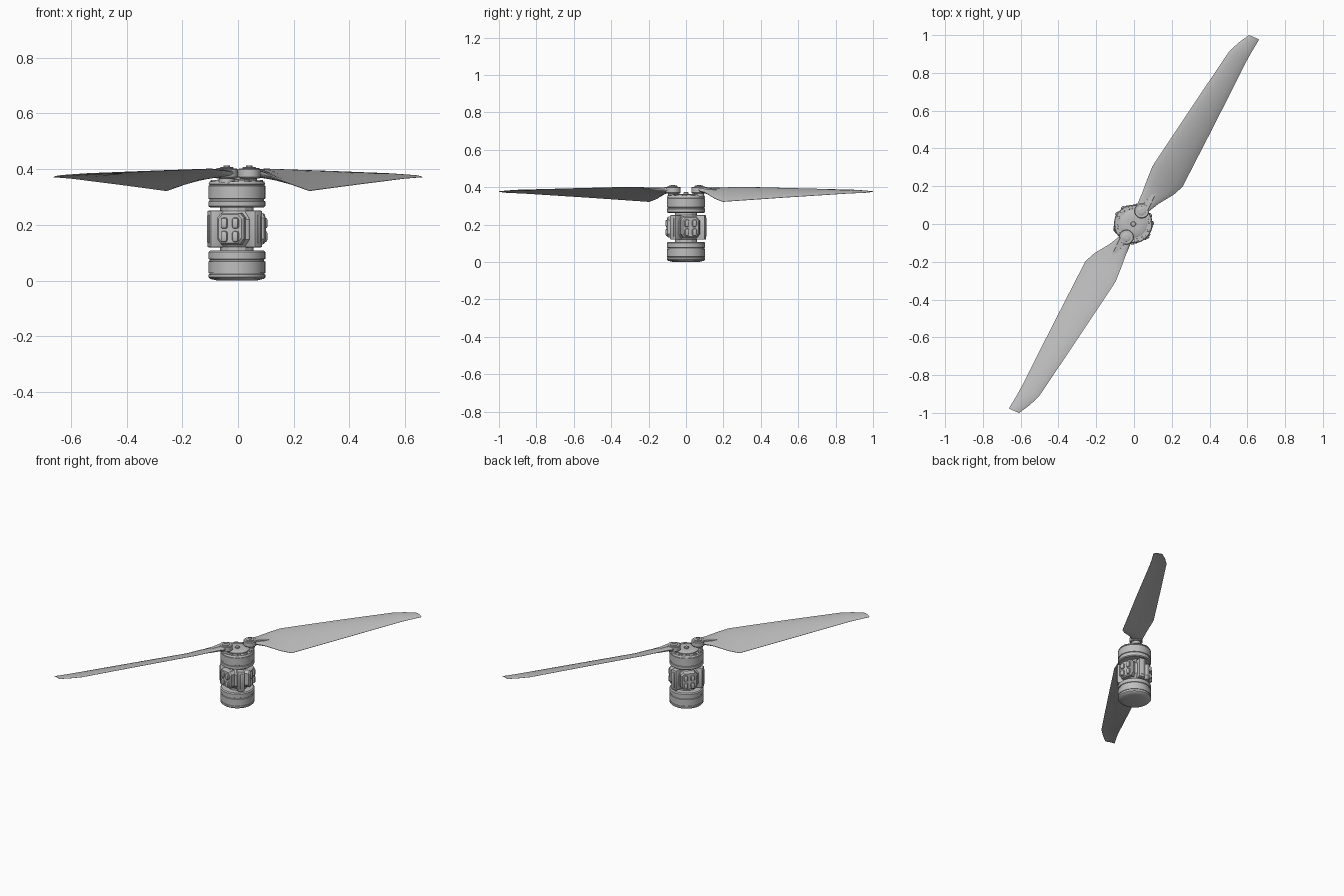
import bpy, bmesh, math
from mathutils import Vector, Matrix

cube = bpy.data.objects.get("Cube")
if cube:
    bpy.data.objects.remove(cube, do_unlink=True)

grey = bpy.data.materials.new("plain grey")
grey.use_nodes = True
GREY = (0.52, 0.52, 0.52, 1)
grey.diffuse_color = GREY
grey.node_tree.nodes["Principled BSDF"].inputs["Base Color"].default_value = GREY

CX = -0.004                                   # motor axis
BLADE_TURN = Matrix.Rotation(math.radians(57.5), 4, "Z")
HALF_TURN = Matrix.Rotation(math.pi, 4, "Z")


def finish(name, bm, matrix=Matrix(), smooth=35):
    bmesh.ops.recalc_face_normals(bm, faces=bm.faces)
    mesh = bpy.data.meshes.new(name)
    bm.to_mesh(mesh)
    bm.free()
    mesh.transform(matrix)
    mesh.materials.append(grey)
    ob = bpy.data.objects.new(name, mesh)
    bpy.context.collection.objects.link(ob)
    if smooth:
        bpy.ops.object.select_all(action="DESELECT")
        ob.select_set(True)
        bpy.context.view_layer.objects.active = ob
        bpy.ops.object.shade_smooth_by_angle(angle=math.radians(smooth))
    return ob


def loft(name, rings, matrix=Matrix(), smooth=35):
    """Skin a list of closed point rings and cap both ends."""
    bm = bmesh.new()
    loops = [[bm.verts.new(p) for p in ring] for ring in rings]
    n = len(loops[0])
    for a, b in zip(loops, loops[1:]):
        for i in range(n):
            j = (i + 1) % n
            bm.faces.new((a[i], a[j], b[j], b[i]))
    bm.faces.new(loops[0])
    bm.faces.new(loops[-1])
    return finish(name, bm, matrix, smooth)


def lathe(name, profile, sides=64, matrix=Matrix.Translation((CX, 0, 0)), smooth=35):
    rings = []
    for r, z in profile:
        rings.append([(r * math.cos(math.tau * i / sides),
                       r * math.sin(math.tau * i / sides), z) for i in range(sides)])
    return loft(name, rings, matrix, smooth)


def box(name, size, centre, matrix=Matrix(), bevel=0.0):
    bm = bmesh.new()
    bmesh.ops.create_cube(bm, size=1)
    bmesh.ops.scale(bm, vec=size, verts=bm.verts)
    bmesh.ops.translate(bm, vec=centre, verts=bm.verts)
    if bevel:
        bmesh.ops.bevel(bm, geom=bm.edges[:], offset=bevel, segments=2, affect="EDGES", profile=0.5)
    return finish(name, bm, matrix)


def around(degrees):
    return Matrix.Translation((CX, 0, 0)) @ Matrix.Rotation(math.radians(degrees), 4, "Z")


# Lower and upper motor cans with shallow grooves
lathe("lower_can", [(0.07, 0), (0.096, 0.006), (0.102, 0.012), (0.102, 0.022), (0.099, 0.023),
                    (0.099, 0.027), (0.102, 0.028), (0.102, 0.068), (0.098, 0.070),
                    (0.098, 0.076), (0.102, 0.078), (0.102, 0.102), (0.096, 0.108), (0.05, 0.108)])
lathe("upper_can", [(0.05, 0.262), (0.096, 0.262), (0.102, 0.267), (0.102, 0.284), (0.098, 0.286),
                    (0.098, 0.292), (0.102, 0.294), (0.102, 0.340), (0.099, 0.341),
                    (0.099, 0.345), (0.102, 0.346), (0.098, 0.355), (0.05, 0.355)])

# Faceted core between the cans
lathe("motor_core", [(0.060, 0.10), (0.060, 0.120), (0.084, 0.148), (0.084, 0.220),
                     (0.060, 0.250), (0.060, 0.27)], sides=12, smooth=0)

# Side pods with pairs of raised pills, and upright bars between them
for k in range(3):
    pod = around(255 + 120 * k)
    outline = [(-0.05, 0.15), (-0.035, 0.13), (0.035, 0.13), (0.05, 0.15),
               (0.05, 0.225), (0.035, 0.242), (-0.035, 0.242), (-0.05, 0.225)]
    loft(f"side_pod_{k}", [[(0.05, y, z) for y, z in outline],
                           [(0.088, y, z) for y, z in outline],
                           [(0.096, y * 0.85, 0.187 + (z - 0.187) * 0.9) for y, z in outline]],
         pod, 0)
    for y in (-0.021, 0.021):
        for z in (0.158, 0.206):
            box("pod_pill", (0.022, 0.025, 0.04), (0.096, y, z), pod, 0.009)
    bar = around(318 + 120 * k)
    box(f"upright_bar_{k}", (0.05, 0.042, 0.132), (0.081, 0, 0.185), bar, 0.005)
    box("bar_rib", (0.006, 0.016, 0.10), (0.107, 0, 0.185), bar, 0.002)

# Hub plate, centre shaft and small fittings on the upper can
lathe("hub_plate", [(0.072, 0.352), (0.072, 0.360), (0.066, 0.364), (0.03, 0.364)])
lathe("centre_shaft", [(0.014, 0.35), (0.014, 0.370), (0.011, 0.373)], sides=24)
for k in range(12):
    box("rim_tab", (0.014, 0.022, 0.008), (0.087, 0, 0.357), around(30 * k + 10), 0.002)

# Chordwise stations: left edge s, t, z; right edge s, t, z; thickness
STATIONS = [
    (0.06, -0.034, 0.386, 0.06, 0.030, 0.386, 0.030),
    (0.09, -0.040, 0.387, 0.10, 0.031, 0.386, 0.030),
    (0.167, -0.053, 0.392, 0.16, 0.052, 0.368, 0.022),
    (0.24, -0.069, 0.398, 0.244, 0.094, 0.338, 0.014),
    (0.311, -0.082, 0.401, 0.303, 0.111, 0.322, 0.011),
    (0.68, -0.075, 0.393, 0.68, 0.076, 0.345, 0.009),
    (1.043, -0.066, 0.383, 1.05, 0.039, 0.366, 0.007),
    (1.11, -0.048, 0.380, 1.10, 0.036, 0.368, 0.006),
    (1.171, -0.024, 0.376, 1.18, 0.034, 0.371, 0.004),
]
STEPS = 10


def blade_ring(sl, tl, zl, sr, tr, zr, thick):
    """Cambered blade section, with x outward and y to the left."""
    left, right = Vector((sl, -tl, zl)), Vector((sr, -tr, zr))
    camber = 0.05 * (right - left).length if sl > 0.2 else 0
    upper, lower = [], []
    for i in range(STEPS + 1):
        u = i / STEPS
        arch = 4 * u * (1 - u)
        mid = left.lerp(right, u) + Vector((0, 0, camber * arch))
        half = Vector((0, 0, thick / 2 * (0.15 + 0.85 * arch ** 0.5)))
        upper.append(mid + half)
        lower.append(mid - half)
    return upper + lower[::-1]


for side, turn in (("left", BLADE_TURN), ("right", HALF_TURN @ BLADE_TURN)):
    loft(f"{side}_blade", [blade_ring(*s) for s in STATIONS], turn, 50)
    # Round blade root, clamp boss and pivot bolt
    pivot = turn @ Matrix.Translation((0.08, 0.003, 0))
    lathe(f"{side}_blade_root", [(0.036, 0.367), (0.040, 0.371), (0.040, 0.398), (0.036, 0.402)],
          40, pivot)
    lathe(f"{side}_clamp_boss", [(0.028, 0.35), (0.028, 0.37)], 32, pivot)
    lathe(f"{side}_bolt_collar", [(0.024, 0.40), (0.024, 0.406), (0.021, 0.408)], 32, pivot)
    lathe(f"{side}_pivot_bolt", [(0.012, 0.40), (0.012, 0.412)], 6, pivot, 0)
    # Tapered gusset running from the root onto the blade
    loft(f"{side}_root_gusset",
         [[(0.10, -0.028, 0.375), (0.10, 0.022, 0.375), (0.10, 0.016, 0.404), (0.10, -0.022, 0.404)],
          [(0.20, -0.012, 0.372), (0.20, 0.004, 0.372), (0.20, 0.002, 0.388), (0.20, -0.010, 0.386)]],
         turn, 0)
